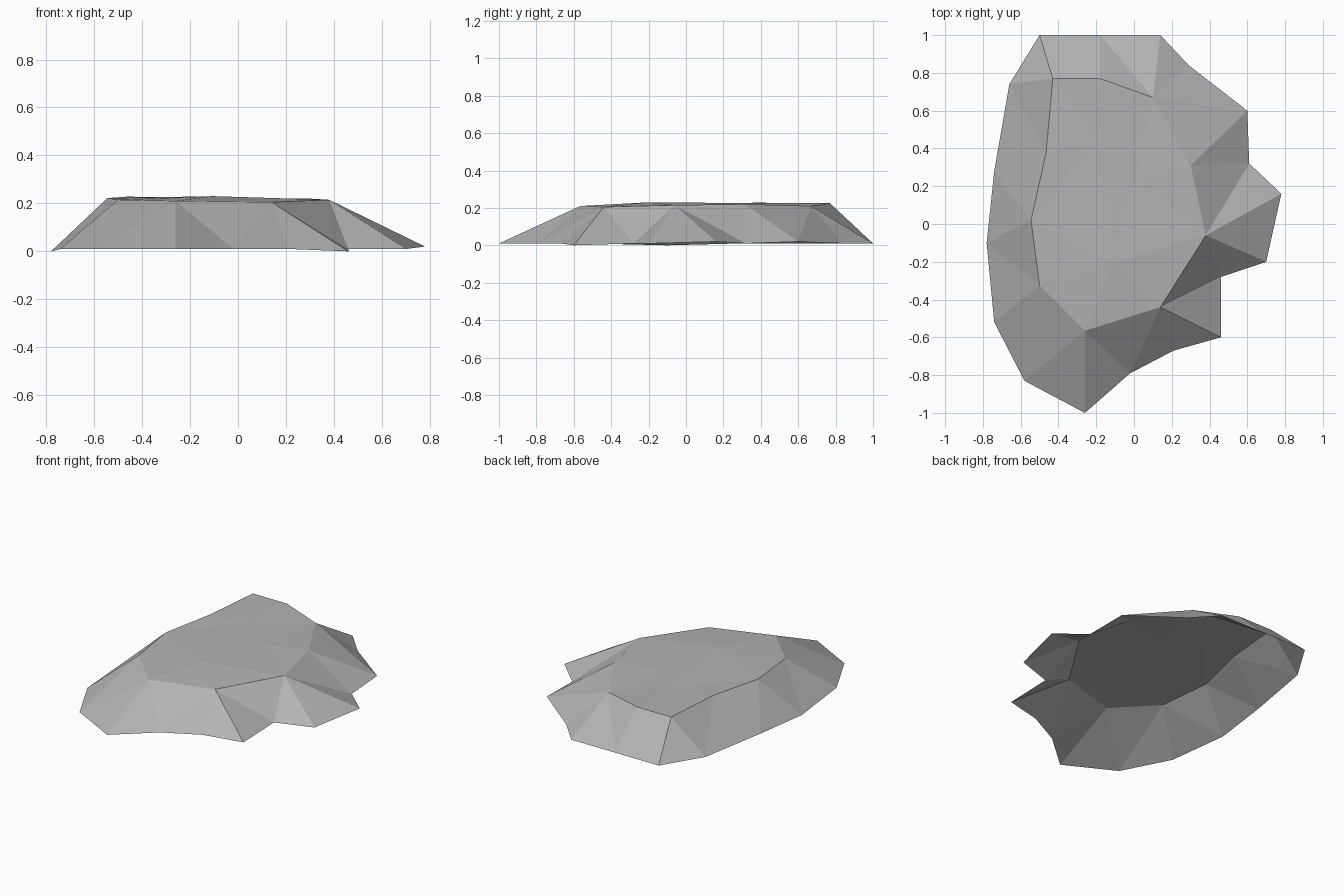
import bpy
import bmesh

if "Cube" in bpy.data.objects:
    bpy.data.objects.remove(bpy.data.objects["Cube"], do_unlink=True)


def flat_material(name, colour):
    mat = bpy.data.materials.new(name)
    mat.use_nodes = True
    mat.diffuse_color = colour
    shader = next(n for n in mat.node_tree.nodes if n.type == "BSDF_PRINCIPLED")
    shader.inputs["Base Color"].default_value = colour
    shader.inputs["Roughness"].default_value = 0.9
    return mat


def bridge_rings(bm, outer, inner, steps):
    """Join two clockwise rings with triangles; each step advances one ring."""
    a = b = 0
    for step in steps:
        va, vb = outer[a % len(outer)], inner[b % len(inner)]
        if step == "o":
            a += 1
            bm.faces.new((va, vb, outer[a % len(outer)]))
        else:
            b += 1
            bm.faces.new((va, vb, inner[b % len(inner)]))


# Ground outline, clockwise from the back right corner
rim_outline = [
    (-.5, 1, .01), (-.18, 1, .01), (.14, 1, .01), (.29, .84, .01),
    (.6, .6, .02), (.61, .32, .01), (.78, .16, .02), (.7, -.2, .01),
    (.46, -.28, .01), (.46, -.6, 0), (.21, -.67, .01), (-.02, -.79, .01),
    (-.26, -1, .01), (-.58, -.83, .01), (-.74, -.52, .01), (-.78, -.1, 0),
    (-.74, .28, .01), (-.66, .74, .01),
]

# Edge of the flat top, in the same order
plateau_outline = [
    (-.43, .77, .225), (-.18, .77, .225), (.1, .67, .21), (.3, .31, .22),
    (.38, -.06, .215), (.14, -.44, .205), (-.26, -.565, .21),
    (-.5, -.325, .215), (-.545, .02, .222), (-.465, .38, .228),
]

# Slight bumps in the middle of the top
crown_points = [(-.2, .43, .225), (0, .24, .22), (-.1, -.2, .23)]

bm = bmesh.new()
rim, plateau, crown = (
    [bm.verts.new(p) for p in ring]
    for ring in (rim_outline, plateau_outline, crown_points)
)

# Sloping sides, then the uneven top; the underside stays open
bridge_rings(bm, rim, plateau, "oiioooioioooioooiooiooioioio")
bridge_rings(bm, plateau, crown, "ooiooioooo" + "ioo")
bm.faces.new(reversed(crown))

mesh = bpy.data.meshes.new("rock_slab")
bm.to_mesh(mesh)
bm.free()
mesh.materials.append(flat_material("stone grey", (.45, .45, .45, 1)))

rock = bpy.data.objects.new("rock_slab", mesh)
bpy.context.collection.objects.link(rock)
